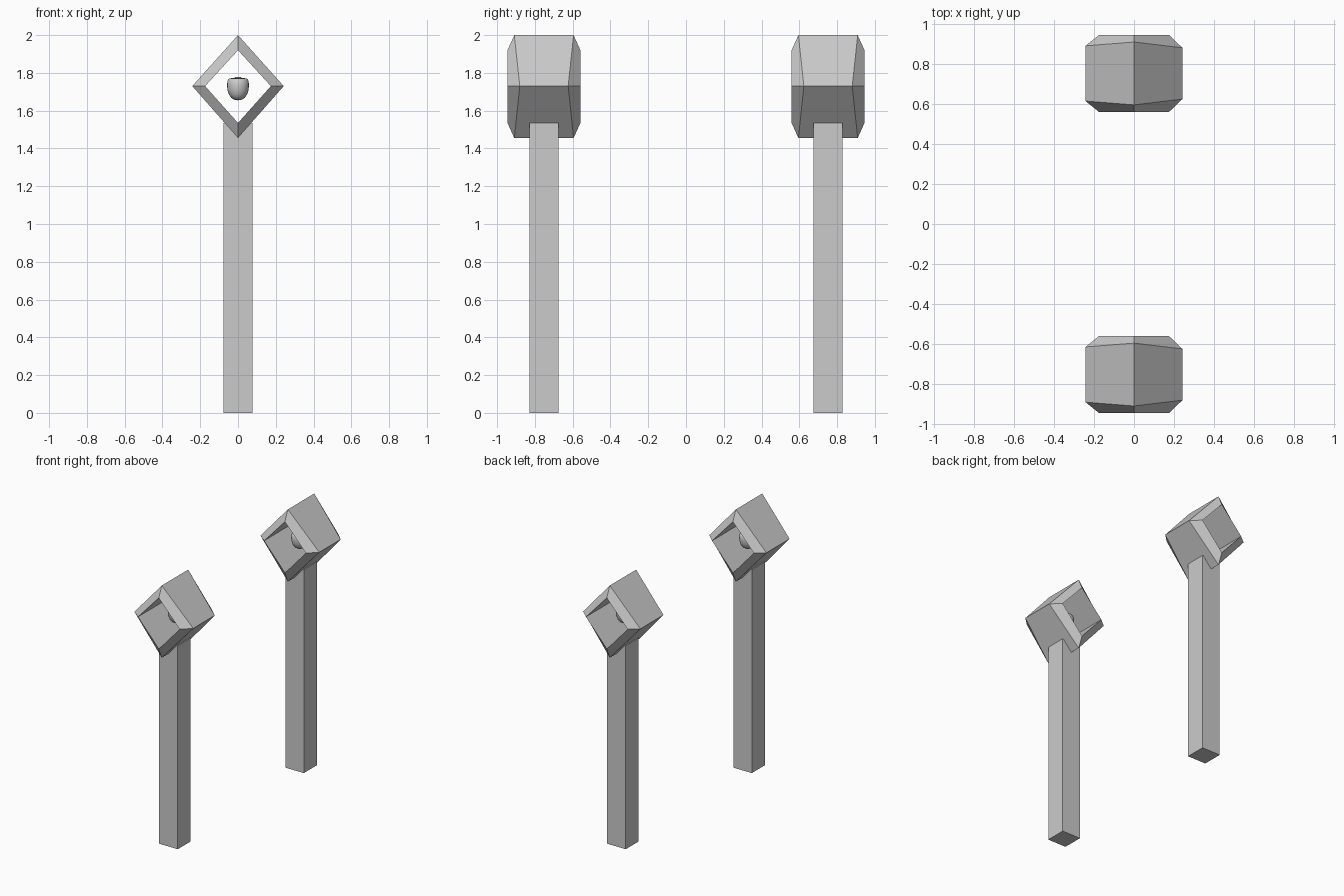
import bpy, bmesh, math

if "Cube" in bpy.data.objects:
    bpy.data.objects.remove(bpy.data.objects["Cube"])


def make_object(name, bm, smooth=False):
    bmesh.ops.recalc_face_normals(bm, faces=bm.faces[:])
    mesh = bpy.data.meshes.new(name)
    bm.to_mesh(mesh)
    bm.free()
    for p in mesh.polygons:
        p.use_smooth = smooth
    ob = bpy.data.objects.new(name, mesh)
    bpy.context.collection.objects.link(ob)
    return ob


def post(name, y):
    # square upright
    bm = bmesh.new()
    bmesh.ops.create_cube(bm, size=1)
    for v in bm.verts:
        v.co = (v.co.x * 0.155, y + v.co.y * 0.155, (v.co.z + 0.5) * 1.535)
    make_object(name, bm)


# diamond corners (x, z, half depth): outer shell and projecting inner rim
OUTER = [(0, 2.0, 0.157), (0.242, 1.73, 0.128), (0, 1.455, 0.157), (-0.242, 1.73, 0.138)]
INNER = [(0, 1.92, 0.193), (0.174, 1.73, 0.193), (0, 1.535, 0.193), (-0.174, 1.73, 0.193)]


def lamp_housing(name, y):
    # open diamond tube with bevelled rims at both ends
    bm = bmesh.new()
    rings = [[bm.verts.new((x, y + s * d, z)) for x, z, d in loop]
             for loop, s in ((OUTER, -1), (OUTER, 1), (INNER, 1), (INNER, -1))]
    for k in range(4):
        a, b = rings[k], rings[(k + 1) % 4]
        for i in range(4):
            j = (i + 1) % 4
            bm.faces.new((a[i], a[j], b[j], b[i]))
    make_object(name, bm)


def lathe(name, profile, y, n=20):
    bm = bmesh.new()
    rings = []
    for r, z in profile:
        if r == 0:
            rings.append([bm.verts.new((0, y, z))] * n)
        else:
            rings.append([bm.verts.new((r * math.cos(2 * math.pi * i / n),
                                        y + r * math.sin(2 * math.pi * i / n), z))
                          for i in range(n)])
    for a, b in zip(rings, rings[1:]):
        for i in range(n):
            j = (i + 1) % n
            bm.faces.new(dict.fromkeys((a[i], a[j], b[j], b[i])))
    make_object(name, bm, True)


# rounded bulb with a dimpled top and a small raised ring
BULB = [(0, 1.655), (0.018, 1.657), (0.035, 1.667), (0.048, 1.685), (0.056, 1.71),
        (0.058, 1.735), (0.056, 1.757), (0.048, 1.77), (0.036, 1.772), (0.024, 1.763),
        (0.02, 1.77), (0.015, 1.778), (0.009, 1.775), (0, 1.762)]

for side, s in (("front", -1), ("back", 1)):
    post(side + "_post", s * 0.752)
    lamp_housing(side + "_lamp_housing", s * 0.752)
    lathe(side + "_bulb", BULB, s * 0.735)
